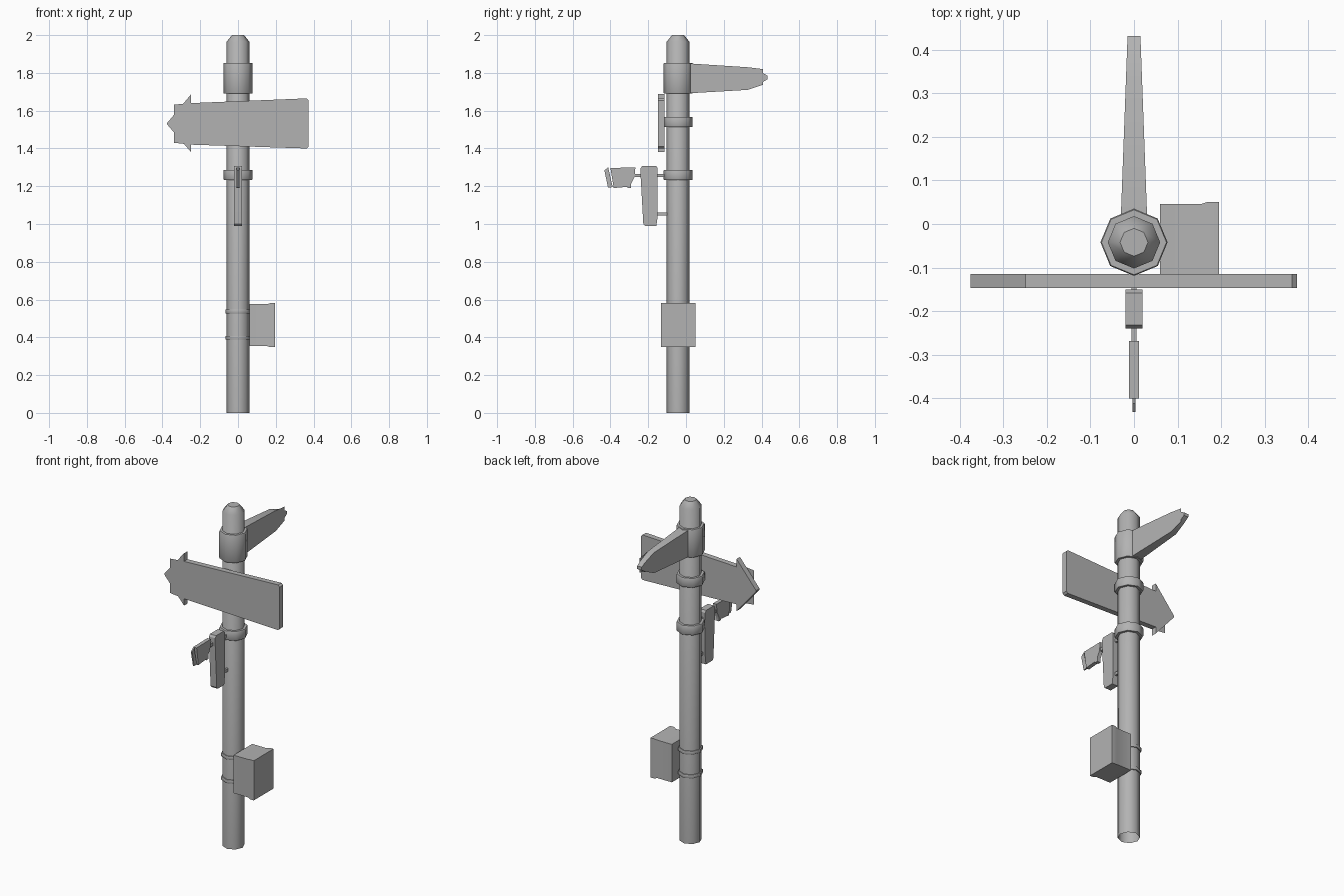
import bpy, bmesh, math

if "Cube" in bpy.data.objects:
    bpy.data.objects.remove(bpy.data.objects["Cube"])

CY = -0.042  # pole axis position in y

grey = bpy.data.materials.new("dark_grey")
grey.diffuse_color = (0.45, 0.45, 0.45, 1)
grey.use_nodes = True
grey.node_tree.nodes["Principled BSDF"].inputs["Base Color"].default_value = grey.diffuse_color


def make(name, bm, angle=30):
    me = bpy.data.meshes.new(name)
    bm.to_mesh(me)
    bm.free()
    me.materials.append(grey)
    ob = bpy.data.objects.new(name, me)
    bpy.context.collection.objects.link(ob)
    bpy.ops.object.select_all(action='DESELECT')
    ob.select_set(True)
    bpy.context.view_layer.objects.active = ob
    bpy.ops.object.shade_smooth_by_angle(angle=math.radians(angle))
    return ob


def bridge(bm, a, b):
    for i in range(len(a)):
        j = (i + 1) % len(a)
        bm.faces.new((a[i], a[j], b[j], b[i]))


def lathe(name, profile, cap_top=False):
    """Eight-sided turned part from (radius, z) points, bottom to top."""
    bm = bmesh.new()
    rings = [[bm.verts.new((r * math.cos(i * math.pi / 4), CY + r * math.sin(i * math.pi / 4), z))
              for i in range(8)] for r, z in profile]
    for a, b in zip(rings, rings[1:]):
        bridge(bm, a, b)
    if cap_top:
        bm.faces.new(rings[-1])
    return make(name, bm, 50)


def loft(name, sections):
    """Closed solid through matching loops of points."""
    bm = bmesh.new()
    rings = [[bm.verts.new(p) for p in sec] for sec in sections]
    for a, b in zip(rings, rings[1:]):
        bridge(bm, a, b)
    bm.faces.new(rings[0])
    bm.faces.new(rings[-1])
    bmesh.ops.recalc_face_normals(bm, faces=bm.faces)
    return make(name, bm)


def prism(name, profile, place):
    """Solid between the two sides place(u, v, -1) and place(u, v, 1)."""
    return loft(name, [[place(u, v, s) for u, v in profile] for s in (-1, 1)])


def sheet(name, profile, place, out):
    """Single face that looks along the direction out."""
    bm = bmesh.new()
    f = bm.faces.new([bm.verts.new(place(u, v, 1)) for u, v in profile])
    f.normal_update()
    if sum(n * o for n, o in zip(f.normal, out)) < 0:
        f.normal_flip()
    return make(name, bm)


def side(half):
    return lambda u, v, s: (s * half, u, v)


def rect(x, y0, y1, z0, z1):
    return [(x, y0, z0), (x, y1, z0), (x, y1, z1), (x, y0, z1)]


# Pole with chamfered cap, open underneath
lathe("pole", [(0.06, 0), (0.06, 1.965), (0.032, 2.0)], True)

# Clamp collars and thin straps
for name, r, z0, z1, c in [("upper_collar", 0.077, 1.69, 1.853, 0.005),
                           ("sign_collar", 0.077, 1.513, 1.567, 0.005),
                           ("lamp_collar", 0.077, 1.233, 1.287, 0.005),
                           ("lower_strap", 0.067, 0.388, 0.408, 0.002),
                           ("upper_strap", 0.067, 0.527, 0.547, 0.002)]:
    lathe(name, [(0.059, z0), (r - c / 2, z0), (r, z0 + c), (r, z1 - c), (r - c / 2, z1), (0.059, z1)])


# Front arrow sign, with its square-ended face sheet
def front(u, v, s):
    return (u, -0.131 - s * 0.016, v)


prism("front_sign", [(-0.375, 1.535), (-0.248, 1.687), (-0.248, 1.64), (0.363, 1.665), (0.374, 1.655),
                     (0.374, 1.41), (0.363, 1.4), (-0.248, 1.42), (-0.248, 1.38), (-0.375, 1.527)], front)
sheet("front_sign_face", [(-0.338, 1.632), (-0.248, 1.64), (-0.248, 1.42), (-0.338, 1.43)],
      front, (0, -1, 0))


# Rear arrow sign, thinner towards its tip
def rear(u, v, s):
    return (s * (0.03 - (u - 0.02) * 0.037), u, v)


prism("rear_sign", [(0.015, 1.85), (0.325, 1.83), (0.405, 1.8), (0.432, 1.785), (0.432, 1.767),
                    (0.405, 1.75), (0.325, 1.71), (0.015, 1.692)], rear)
sheet("rear_sign_face", [(0.325, 1.83), (0.408, 1.82), (0.408, 1.737), (0.325, 1.71)],
      rear, (1, 0, 0))

# Lamp: bracket plate, arms, head and tilted visor
prism("lamp_bracket", [(-0.232, 1.307), (-0.158, 1.307), (-0.15, 1.295), (-0.15, 1.04), (-0.157, 0.99),
                       (-0.217, 0.99), (-0.226, 1.0), (-0.24, 1.25), (-0.24, 1.295)], side(0.02))
for name, y0, y1, z in [("upper_arm", -0.155, -0.1, 1.257), ("lower_arm", -0.16, -0.1, 1.053),
                        ("head_arm", -0.275, -0.235, 1.257)]:
    loft(name, [rect(x, y0, y1, z - 0.009, z + 0.009) for x in (-0.006, 0.006)])
prism("lamp_head", [(-0.4, 1.297), (-0.268, 1.299), (-0.272, 1.25), (-0.29, 1.215), (-0.29, 1.19),
                    (-0.31, 1.19), (-0.31, 1.197), (-0.385, 1.19), (-0.385, 1.205)], side(0.011))
prism("lamp_visor", [(-0.432, 1.284), (-0.412, 1.3), (-0.388, 1.195), (-0.413, 1.193)], side(0.004))

# Service box whose body swells slightly into its lid
loft("service_box", [rect(x, -0.127 - d, 0.046 + d, 0.353 - d, 0.576 + d)
                     for x, d in ((0.06, 0), (0.155, 0), (0.17, 0.005), (0.195, 0.005))])
